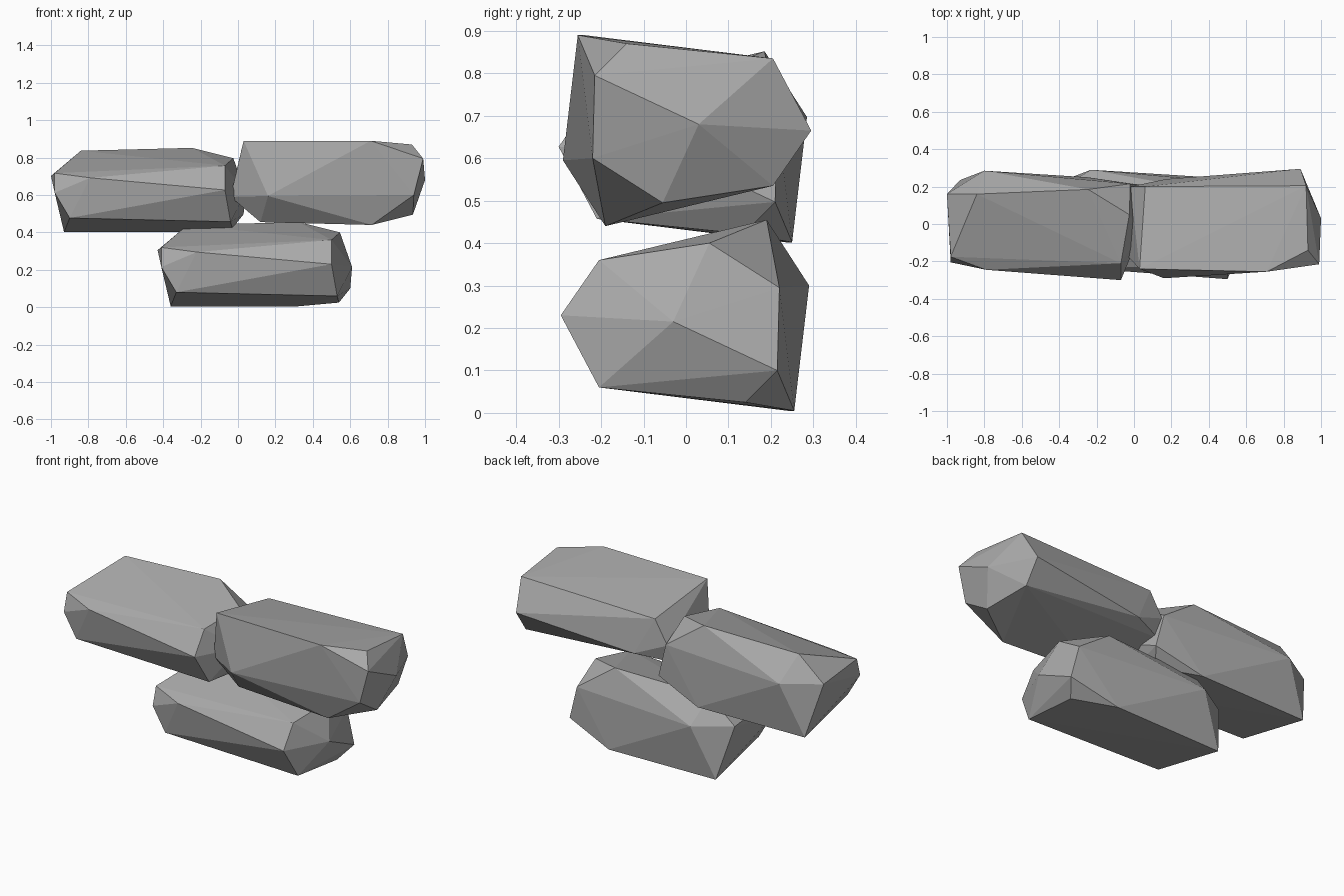
import bpy, bmesh, math

if "Cube" in bpy.data.objects:
    bpy.data.objects.remove(bpy.data.objects["Cube"])

grey = bpy.data.materials.new("stone_grey")
grey.diffuse_color = (0.40, 0.40, 0.40, 1)
grey.use_nodes = True
grey.node_tree.nodes["Principled BSDF"].inputs["Base Color"].default_value = grey.diffuse_color

# Corner points of one faceted stone; its surface is their convex hull
CORNERS = [
    # right end
    (0.61, -0.03, 0.215), (0.545, 0.055, 0.40), (0.55, 0.22, 0.295),
    (0.60, 0.215, 0.10), (0.54, 0.14, 0.025), (0.53, -0.205, 0.06),
    (0.50, -0.295, 0.23), (0.50, -0.205, 0.36),
    # back edges of top and bottom
    (0.325, 0.19, 0.455), (0.32, 0.255, 0.005),
    (-0.23, 0.29, 0.30), (-0.27, 0.165, 0.44),
    # left end
    (-0.43, 0.165, 0.305), (-0.36, 0.24, 0.005), (-0.33, -0.20, 0.08),
    (-0.41, -0.20, 0.215), (-0.41, -0.17, 0.32), (-0.22, -0.24, 0.295),
]

mesh = bpy.data.meshes.new("stone")
bm = bmesh.new()
for p in CORNERS:
    bm.verts.new(p)
hull = bmesh.ops.convex_hull(bm, input=bm.verts[:])
loose = [v for v in bm.verts if not v.link_faces]
bmesh.ops.delete(bm, geom=loose, context='VERTS')
bmesh.ops.recalc_face_normals(bm, faces=bm.faces[:])
bm.to_mesh(mesh)
bm.free()
mesh.materials.append(grey)


def stone(name, location, turn=0.0):
    ob = bpy.data.objects.new(name, mesh)
    ob.location = location
    ob.rotation_euler = (turn, 0, 0)
    bpy.context.collection.objects.link(ob)


# Stack: one stone below, two on top, the right one turned upside down
stone("bottom_stone", (0, 0, 0))
stone("top_left_stone", (-0.57, -0.005, 0.397))
stone("top_right_stone", (0.39, 0, 0.895), math.pi)
